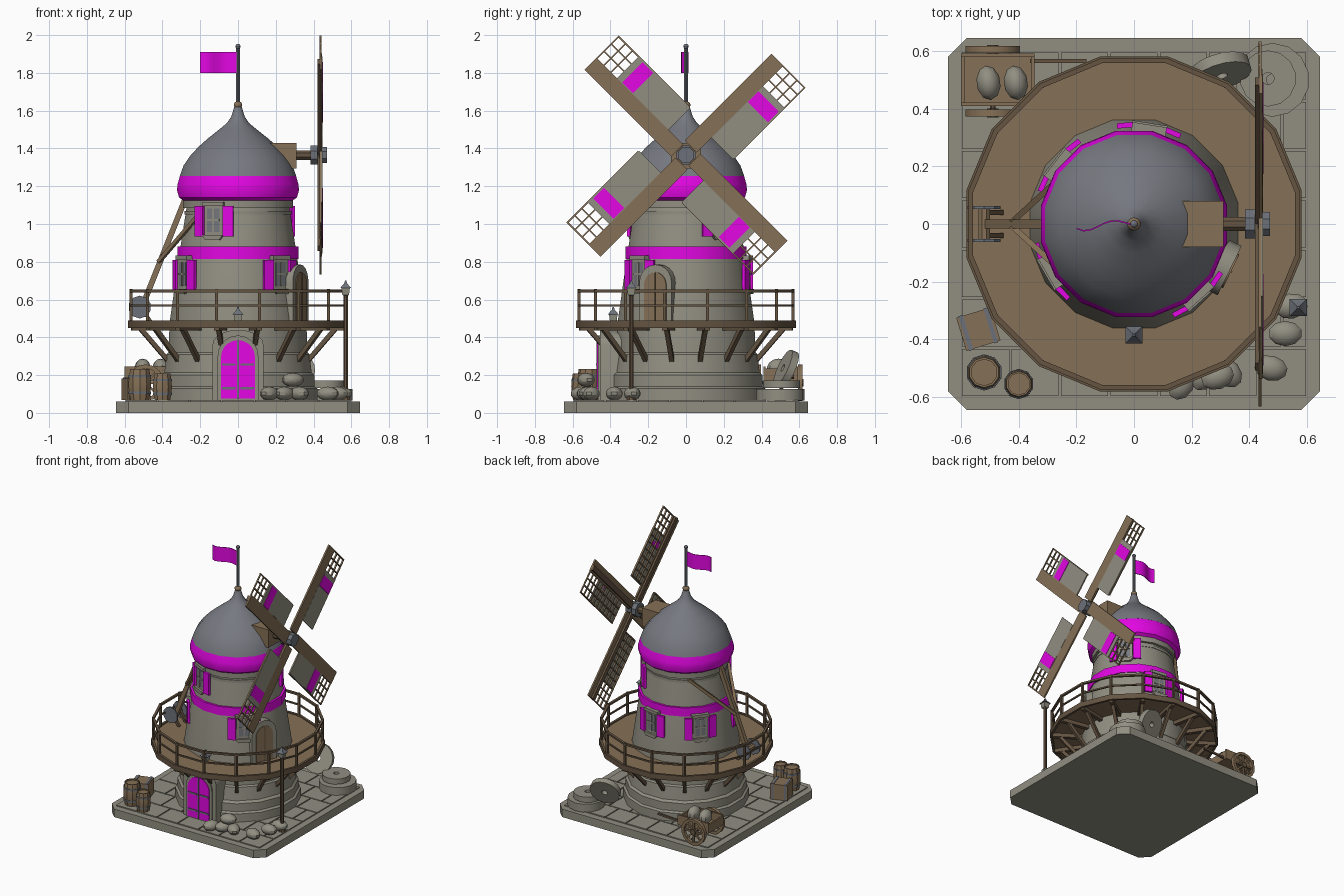
import bpy, bmesh, math, random
from math import sin, cos, pi, radians
from mathutils import Matrix, Vector

cube = bpy.data.objects.get("Cube")
if cube:
    bpy.data.objects.remove(cube)
random.seed(4)
I = Matrix()
T = Matrix.Translation


def R(deg, axis):
    return Matrix.Rotation(radians(deg), 4, axis)


def material(name, *rgb):
    m = bpy.data.materials.new(name)
    m.use_nodes = True
    m.diffuse_color = (*rgb, 1)
    m.node_tree.nodes["Principled BSDF"].inputs["Base Color"].default_value = (*rgb, 1)
    return m


STONE = material("stone", .285, .275, .222)
SLATE = material("slate", .18, .19, .215)
METAL = material("metal", .15, .165, .19)
WOOD = material("wood", .235, .162, .092)
DARK = material("dark_wood", .13, .09, .055)
PAINT = material("magenta_paint", .76, .002, .76)


def finish(name, bm, mat, M=I):
    bm.transform(M)
    bmesh.ops.recalc_face_normals(bm, faces=bm.faces)
    me = bpy.data.meshes.new(name)
    bm.to_mesh(me)
    bm.free()
    me.shade_smooth()
    me.set_sharp_from_angle(angle=radians(32))
    me.materials.append(mat)
    ob = bpy.data.objects.new(name, me)
    bpy.context.collection.objects.link(ob)
    return ob


def box(name, lo, hi, mat, M=I):
    bm = bmesh.new()
    bmesh.ops.create_cube(bm, size=1)
    lo, hi = Vector(lo), Vector(hi)
    return finish(name, bm, mat, M @ T((lo + hi) / 2) @ Matrix.Diagonal((*(hi - lo), 1)))


def lathe(name, profile, mat, n=16, M=I, closed=False):
    """Revolve (radius, z) points around z, with flats facing the axes."""
    bm = bmesh.new()
    k = 1 / cos(pi / n)
    rings = [[bm.verts.new((r * k * cos((i + .5) * 2 * pi / n), r * k * sin((i + .5) * 2 * pi / n), z))
              for i in range(n)] for r, z in profile]
    pairs = list(zip(rings, rings[1:])) + ([(rings[-1], rings[0])] if closed else [])
    for a, b in pairs:
        for i in range(n):
            j = (i + 1) % n
            bm.faces.new((a[i], a[j], b[j], b[i]))
    if not closed:
        bm.faces.new(rings[0])
        bm.faces.new(rings[-1])
    return finish(name, bm, mat, M)


def hoop(name, r0, r1, z0, z1, mat, n=16, M=I):
    return lathe(name, [(r0, z0), (r1, z0), (r1, z1), (r0, z1)], mat, n, M, True)


def beam(name, a, b, w, mat, n=4):
    a, b = Vector(a), Vector(b)
    M = T(a) @ (b - a).to_track_quat('Z', 'Y').to_matrix().to_4x4()
    return lathe(name, [(w / 2, 0), (w / 2, (b - a).length)], mat, n, M)


def prism(name, pts, y0, y1, mat, M=I):
    """Extrude an (x, z) outline along y."""
    bm = bmesh.new()
    f = bm.faces.new([bm.verts.new((x, y0, z)) for x, z in pts])
    ex = bmesh.ops.extrude_face_region(bm, geom=[f])["geom"]
    bmesh.ops.translate(bm, vec=(0, y1 - y0, 0), verts=[v for v in ex if isinstance(v, bmesh.types.BMVert)])
    return finish(name, bm, mat, M)


def arch(name, w, z0, spring, top, y0, y1, mat, M=I):
    curve = [(w * cos(i * pi / 10), spring + (top - spring) * sin(i * pi / 10)) for i in range(11)]
    return prism(name, [(-w, z0), (w, z0)] + curve, y0, y1, mat, M)


def blob(name, loc, size, mat, turn=0):
    bm = bmesh.new()
    bmesh.ops.create_uvsphere(bm, u_segments=10, v_segments=7, radius=1)
    return finish(name, bm, mat, T(loc) @ R(turn, 'Z') @ Matrix.Diagonal((*size, 1)))


# Base slab with cut corners and paving
c, e = .58, .645
slab = [(c, -e), (e, -c), (e, c), (c, e), (-c, e), (-e, c), (-e, -c), (-c, -e)]
prism("base_slab", slab, 0, .06, STONE, R(90, 'X'))
for row in range(7):
    y = -.6 + row * .1714
    cuts = [-.6] + [-.6 + .1714 * (k + .5 * (row % 2)) for k in range(1, 7)] + [.6]
    for a, b in zip(cuts, cuts[1:]):
        if b - a > .01:
            box("paving_stone", (a + .004, y + .004, .05), (b - .004, y + .167, .068), STONE)

# Tower, band and cap
lathe("tower", [(.42, .06), (.42, .13), (.405, .14), (.405, .2), (.39, .215), (.378, .31), (.368, .32),
                (.362, .48), (.315, .81), (.272, 1.09)], STONE)
hoop("painted_band", .28, .32, .815, .88, PAINT)
hoop("tower_collar", .25, .29, 1.085, 1.125, STONE)
hoop("lower_collar", .25, .282, 1.05, 1.07, STONE)
lathe("cap_band", [(.29, 1.125), (.312, 1.14), (.323, 1.18), (.32, 1.21), (.306, 1.26)], PAINT)
lathe("cap_roof", [(.308, 1.255), (.288, 1.31), (.254, 1.36), (.208, 1.41), (.157, 1.455), (.1, 1.5), (.058, 1.535),
                   (.035, 1.57), (.02, 1.62)], SLATE)
blob("cap_finial", (0, 0, 1.63), (.024, .024, .02), WOOD)
beam("flag_pole", (0, 0, 1.6), (0, 0, 1.93), .019, METAL, 8)
blob("pole_ball", (0, 0, 1.94), (.014, .014, .014), METAL)
wave = [(-.008 - .024 * i, .02 * sin(i * pi / 4.4) * (.5 + i / 12)) for i in range(9)]
outline = wave + [(x, y - .005) for x, y in reversed(wave)]
prism("flag", outline, -1.8, -1.91, PAINT, R(-90, 'X') @ R(180, 'X') @ Matrix.Diagonal((1, -1, -1, 1)))

# Gallery deck with railing and struts
hoop("deck", .33, .575, .465, .482, WOOD)
hoop("deck_edge", .565, .582, .45, .49, DARK)
hoop("railing_top", .558, .575, .638, .652, DARK)
hoop("railing_middle", .562, .572, .562, .573, DARK)
for i in range(16):
    M = R(22.5 * (i + .5), 'Z')
    P = lambda r, z: M @ Vector((r, 0, z))
    beam("railing_post", P(.577, .45), P(.577, .655), .016, DARK)
    beam("deck_joist", P(.34, .45), P(.575, .45), .028, DARK)
    beam("deck_strut", P(.372, .27), P(.53, .45), .024, DARK)

# Front door with stone porch
arch("porch", .135, .06, .36, .44, -.455, -.3, STONE)
arch("porch_trim", .108, .06, .3, .41, -.465, -.44, STONE)
arch("front_door", .09, .075, .295, .385, -.471, -.45, PAINT)
for z in (.125, .25):
    for s in (-1, 1):
        box("door_strap", (min(s * .012, s * .085), -.476, z), (max(s * .012, s * .085), -.468, z + .012), METAL)
box("door_seam", (-.004, -.475, .075), (.004, -.468, .384), METAL)

# Gallery door
M = R(-26 + 90, 'Z')
arch("side_door_frame", .095, .48, .69, .785, -.369, -.28, STONE, M)
arch("side_door", .065, .485, .675, .745, -.375, -.36, WOOD, M)
box("side_door_seam", (-.003, -.379, .485), (.003, -.374, .74), DARK, M)

# Shuttered windows
for angle, z in ((-116, 1.02), (38, 1.02), (-150, .735), (-48, .735), (81, .735), (142, .735)):
    r = .364 - (z - .48) * .147
    M = R(angle + 90, 'Z') @ T((0, -r, z))
    box("window_frame", (-.052, -.012, -.08), (.052, .04, .08), STONE, M)
    box("window_pane", (-.036, -.014, -.062), (.036, 0, .062), SLATE, M)
    box("window_mullion", (-.005, -.018, -.062), (.005, 0, .062), STONE, M)
    box("window_bar", (-.036, -.018, -.005), (.036, 0, .006), STONE, M)
    box("window_lintel", (-.06, -.022, .075), (.06, .04, .097), STONE, M)
    prism("window_sill", [(-.04, -.105), (.04, -.105), (.062, -.078), (-.062, -.078)], -.028, .02, STONE, M)
    for s in (-1, 1):
        box("shutter", (-.028, -.014, -.085), (.028, .004, .075), PAINT, M @ T((s * .083, -.002, 0)) @ R(s * 14, 'Z'))

# Sail shaft and hub
box("shaft_housing", (.1, -.08, 1.295), (.31, .08, 1.43), WOOD)
beam("shaft", (.3, 0, 1.365), (.46, 0, 1.365), .05, DARK, 8)
beam("hub_back", (.385, 0, 1.365), (.42, 0, 1.365), .1, METAL, 8)
beam("hub_front", (.43, 0, 1.365), (.472, 0, 1.365), .085, METAL, 8)

# Four sails: board, cloth with painted stripe, lattice
for k in range(4):
    M = T((.442, 0, 1.365)) @ R(45 + 90 * k, 'X')
    box("sail_spar", (-.022, 0, -.018), (-.006, .7, .018), DARK, M)
    box("sail_board", (-.008, .05, -.03), (.004, .7, .06), WOOD, M)
    box("sail_cloth", (.0, .16, -.192), (.005, .545, -.03), STONE, M)
    box("sail_stripe", (.0, .43, -.185), (.008, .51, -.033), PAINT, M)
    for j in range(11):
        y = .165 + j * .0527
        box("sail_batten", (-.008, y, -.195), (.001, y + .008, 0), WOOD, M)
    for z in (-.195, -.14, -.085):
        box("sail_slat", (-.01, .165, z), (.001, .7, z + .008), WOOD, M)

# Tail pole and winch
beam("tail_pole", (-.28, 0, 1.13), (-.52, 0, .53), .03, WOOD)
for s in (-1, 1):
    beam("tail_brace", (-.18, s * .23, 1.08), (-.42, s * .01, .8), .02, WOOD)
    beam("winch_leg", (-.46, s * .04, .48), (-.52, s * .04, .57), .018, DARK)
    beam("winch_wheel", (-.52, s * .052, .56), (-.52, s * .062, .56), .115, METAL, 10)
beam("winch_drum", (-.52, -.06, .56), (-.52, .06, .56), .04, WOOD, 8)


# Lanterns
def lantern(x, y, z):
    M = T((x, y, z))
    lathe("lantern_body", [(.012, 0), (.018, .005), (.022, .04)], STONE, 4, M)
    lathe("lantern_roof", [(.03, .04), (.008, .065), (.004, .08)], METAL, 4, M)


lantern(.57, -.29, .62)
lantern(0, -.385, .48)
beam("lamp_post", (.57, -.29, .06), (.57, -.29, .62), .024, DARK, 8)
lathe("lamp_foot", [(.025, .06), (.02, .1)], DARK, 8, T((.57, -.29, 0)))

# Barrels and crate
for x, y, r, h in ((-.52, -.515, .06, .165), (-.4, -.555, .05, .14)):
    M = T((x, y, .068))
    lathe("barrel", [(r * .82, 0), (r * .96, h * .3), (r, h * .5), (r * .96, h * .7), (r * .84, h),
                     (r * .72, h), (r * .72, h * .94)], WOOD, 10, M)
    for f in (.2, .72):
        hoop("barrel_hoop", r * .8, r * .99, h * f, h * (f + .08), METAL, 10, M)
M = T((-.54, -.365, .068)) @ R(17, 'Z')
box("crate", (-.062, -.06, 0), (.062, .06, .115), WOOD, M)
for s in (-1, 1):
    box("crate_strap", (s * .045 - .008, -.063, 0), (s * .045 + .008, .063, .119), METAL, M)

# Hand cart with sacks
box("cart_bed", (-.6, .41, .17), (-.345, .59, .185), WOOD)
for y in (.41, .58):
    box("cart_side", (-.6, y, .17), (-.345, y + .012, .245), WOOD)
beam("cart_handle", (-.36, .565, .185), (-.165, .565, .195), .014, DARK)
for x in (-.6, -.357):
    box("cart_end", (x, .41, .17), (x + .012, .592, .235), WOOD)
beam("cart_axle", (-.49, .38, .16), (-.49, .62, .16), .02, DARK, 8)
for y in (.385, .605):
    M = T((-.49, y, .16)) @ R(90, 'X')
    hoop("cart_wheel", .075, .095, -.012, .012, WOOD, 14, M)
    lathe("wheel_hub", [(.02, -.016), (.02, .016)], DARK, 8, M)
    for i in range(4):
        box("wheel_spoke", (-.08, -.006, -.006), (.08, .006, .006), WOOD, M @ R(45 * i, 'Z'))
for x in (-.505, -.41):
    blob("cart_sack", (x, .49, .235), (.043, .062, .052), STONE, 8)

# Millstones, two stacked and one leaning
for x, y, z, r, n in ((.48, .5, .066, .125, 14), (.465, .505, .131, .095, 14)):
    hoop("millstone", .02, r, 0, .06 if r > .1 else .04, STONE, n, T((x, y, z)))
hoop("leaning_millstone", .02, .105, -.02, .02, STONE, 16, T((.3, .53, .23)) @ R(16, 'Z') @ R(66, 'X'))

# Sacks heaped by the wall
for x, y, z, turn in ((.165, -.555, .102, 60), (.245, -.525, .102, 50), (.325, -.515, .102, -50), (.29, -.53, .175, 20),
                      (.475, -.5, .102, -15), (.525, -.38, .102, 0), (.545, -.285, .102, 10)):
    blob("sack", (x, y, z), (.06, .045, .037), STONE, turn)
